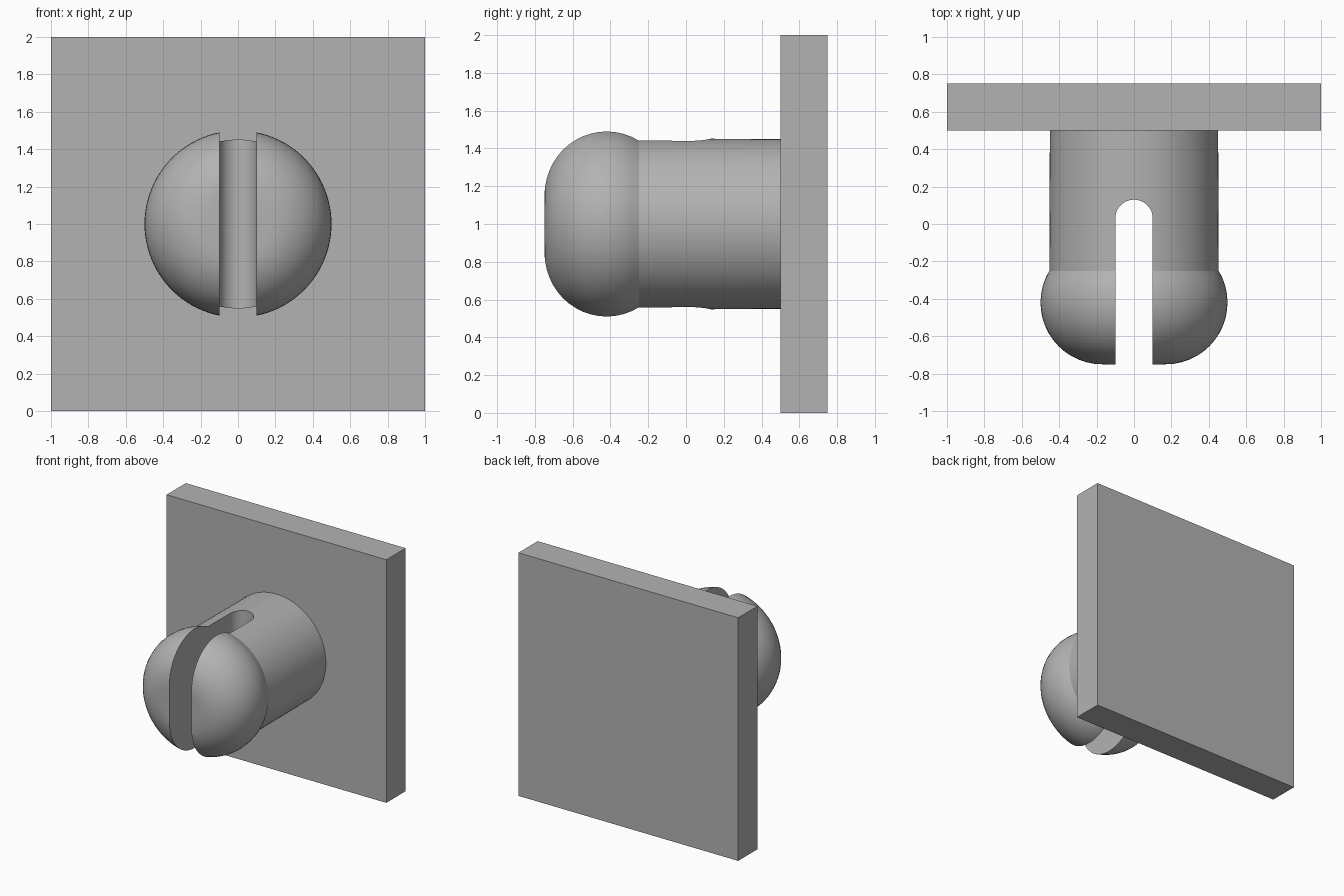
import bpy, bmesh, math
from mathutils import Matrix, Vector

cube = bpy.data.objects.get("Cube")
if cube:
    bpy.data.objects.remove(cube)

grey = bpy.data.materials.new("plain_grey")
grey.use_nodes = True
colour = (0.45, 0.45, 0.45, 1)
grey.diffuse_color = colour
grey.node_tree.nodes["Principled BSDF"].inputs["Base Color"].default_value = colour


def add_object(name, bm):
    bmesh.ops.recalc_face_normals(bm, faces=bm.faces)
    mesh = bpy.data.meshes.new(name)
    bm.to_mesh(mesh)
    bm.free()
    mesh.materials.append(grey)
    obj = bpy.data.objects.new(name, mesh)
    bpy.context.collection.objects.link(obj)
    return obj


# Square wall plate
bm = bmesh.new()
bmesh.ops.create_cube(bm, size=1, matrix=Matrix.Translation((0, 0.625, 1))
                      @ Matrix.Diagonal((2, 0.25, 2, 1)))
add_object("wall_plate", bm)

# Peg: lathed shaft with a rounded head, as (radius, y) points
ROUND, CORE, CENTRE_Y = 0.33, 0.17, -0.42
profile = [(0, -0.75)]
end = math.asin(0.17 / ROUND)
for i in range(17):
    a = -math.pi / 2 + (math.pi / 2 + end) * i / 16
    profile.append((CORE + ROUND * math.cos(a), CENTRE_Y + ROUND * math.sin(a)))
profile += [(0.45, 0.5), (0, 0.5)]

bm = bmesh.new()
verts = [bm.verts.new((r, y, 1)) for r, y in profile]
edges = [bm.edges.new(pair) for pair in zip(verts, verts[1:])]
bmesh.ops.spin(bm, geom=verts + edges, cent=(0, 0, 1), axis=(0, 1, 0),
               angle=math.tau, steps=96, use_merge=False)
bmesh.ops.remove_doubles(bm, verts=bm.verts, dist=0.0001)
peg = add_object("slotted_peg", bm)

# Round-ended slot cutter running right through the peg
bm = bmesh.new()
outline = [(0.1, -1), (-0.1, -1)]
for i in range(25):
    a = math.pi * (1 - i / 24)
    outline.append((0.1 * math.cos(a), 0.03 + 0.1 * math.sin(a)))
face = bm.faces.new([bm.verts.new((x, y, 0.3)) for x, y in outline])
top = bmesh.ops.extrude_face_region(bm, geom=[face])["geom"]
bmesh.ops.translate(bm, vec=Vector((0, 0, 1.4)),
                    verts=[v for v in top if isinstance(v, bmesh.types.BMVert)])
cutter = add_object("slot_cutter", bm)
cutter.hide_render = True

# Cut the slot, then shade the curved walls smooth
bpy.ops.object.select_all(action='DESELECT')
bpy.context.view_layer.objects.active = peg
peg.select_set(True)
cut = peg.modifiers.new("slot", 'BOOLEAN')
cut.operation = 'DIFFERENCE'
cut.solver = 'EXACT'
cut.object = cutter
bpy.ops.object.modifier_apply(modifier=cut.name)
bpy.data.objects.remove(cutter)
bpy.ops.object.shade_smooth_by_angle(angle=math.radians(25))
